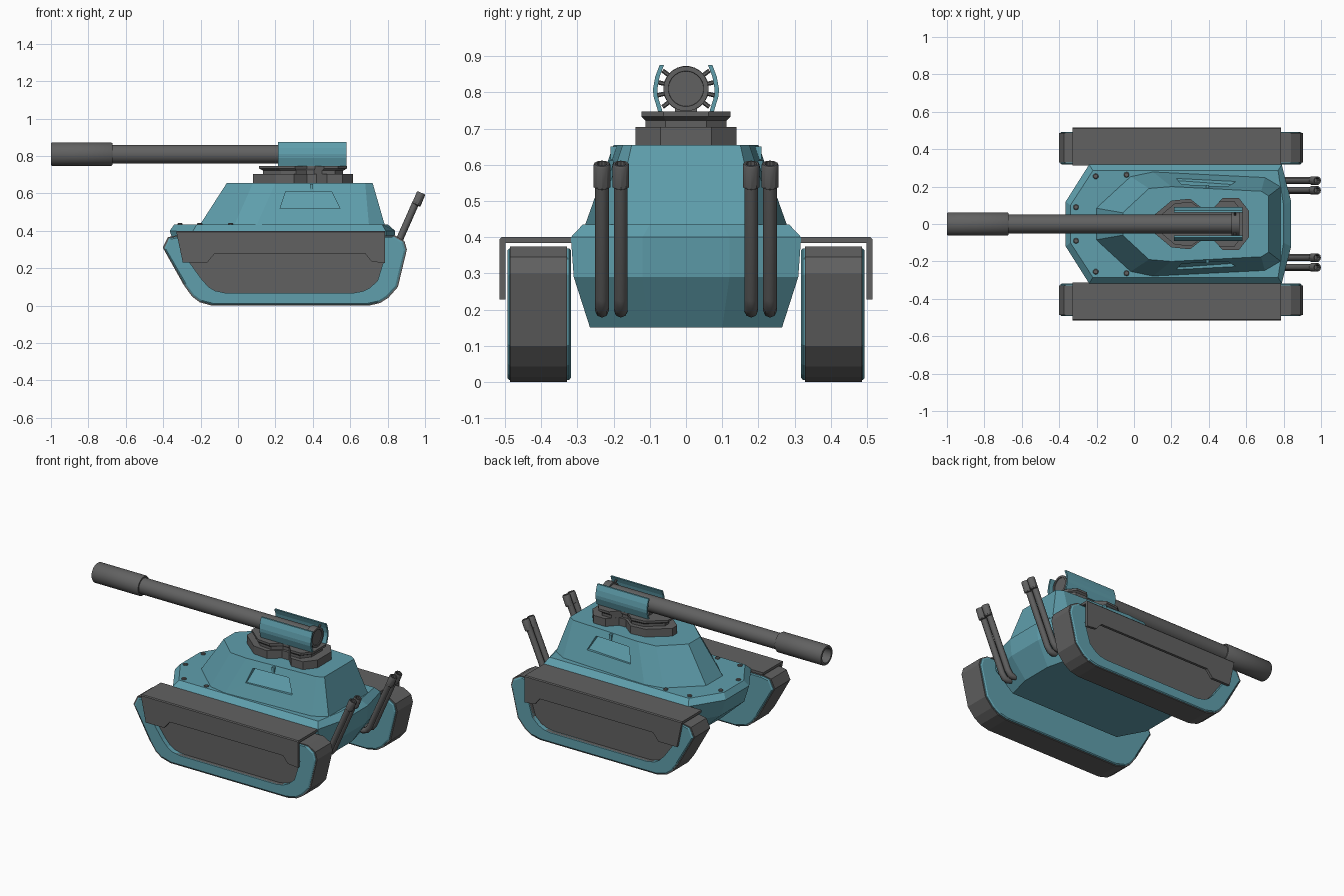
import bpy, bmesh, math
from mathutils import Vector

if "Cube" in bpy.data.objects:
    bpy.data.objects.remove(bpy.data.objects["Cube"])

teal = bpy.data.materials.new("teal_paint")
teal.diffuse_color = (0.115, 0.345, 0.415, 1)
teal.use_nodes = True
teal.node_tree.nodes["Principled BSDF"].inputs["Base Color"].default_value = teal.diffuse_color
dark = bpy.data.materials.new("dark_metal")
dark.diffuse_color = (0.12, 0.12, 0.12, 1)
dark.use_nodes = True
dark.node_tree.nodes["Principled BSDF"].inputs["Base Color"].default_value = dark.diffuse_color


def loft(name, rings, mat=dark, smooth=False):
    """Skin a list of equal-length point rings and cap both ends."""
    bm = bmesh.new()
    vs = [[bm.verts.new(p) for p in r] for r in rings]
    n = len(rings[0])
    for a, b in zip(vs, vs[1:]):
        for i in range(n):
            bm.faces.new((a[i], a[(i + 1) % n], b[(i + 1) % n], b[i]))
    bm.faces.new(vs[0][::-1])
    bm.faces.new(vs[-1])
    bmesh.ops.recalc_face_normals(bm, faces=bm.faces)
    me = bpy.data.meshes.new(name)
    bm.to_mesh(me)
    bm.free()
    if smooth:
        for p in me.polygons:
            p.use_smooth = True
        me.set_sharp_from_angle(angle=math.radians(35))
    me.materials.append(mat)
    ob = bpy.data.objects.new(name, me)
    bpy.context.collection.objects.link(ob)
    return ob


def lathe(name, profile, origin, axis, sides=12, mat=dark, smooth=True):
    """Revolve (distance, radius) pairs around an axis."""
    q = Vector(axis).to_track_quat('Z', 'Y')
    o = Vector(origin)
    ang = [2 * math.pi * (i + 0.5) / sides for i in range(sides)]
    return loft(name, [[o + q @ Vector((r * math.cos(a), r * math.sin(a), t)) for a in ang]
                       for t, r in profile], mat, smooth)


def plan(half, z):
    """Mirror a half outline across y = 0 at height z."""
    return [(x, y, z) for x, y in half] + [(x, -y, z) for x, y in reversed(half)]


def side(pts, y):
    return [(x, y, z) for x, z in pts]


def box(name, x, y, z, mat=dark):
    sq = [(x[0], y[0]), (x[1], y[0]), (x[1], y[1]), (x[0], y[1])]
    return loft(name, [[(a, b, c) for a, b in sq] for c in z], mat)


def scaled(pts, sx, sz):
    return [(0.25 + (x - 0.25) * sx, 0.19 + (z - 0.19) * sz) for x, z in pts]


# Lower hull with chamfered deck edge
loft("hull", [
    plan([(-.18, .10), (-.09, .265), (.70, .265), (.74, .10)], .15),
    plan([(-.33, .12), (-.22, .31), (.79, .31), (.83, .12)], .29),
    plan([(-.365, .12), (-.24, .318), (.79, .318), (.84, .12)], .40),
    plan([(-.34, .10), (-.22, .285), (.77, .285), (.80, .10)], .435)], teal)

# Sloped upper body
body = loft("upper_body", [
    plan([(-.205, .085), (-.02, .255), (.10, .28), (.70, .25), (.785, .20)], .43),
    plan([(-.06, .06), (.08, .19), (.20, .20), (.68, .175), (.72, .15)], .655)], teal)


def wall_y(x, z):
    t = (z - .43) / .225
    return (.28 - .05 * (x - .1) / .6) * (1 - t) + (.20 - .025 * (x - .2) / .48) * t


# Recessed side hatches, slanted floor
hatch = [(.225, .52, .009), (.545, .52, .009), (.50, .61, .036), (.255, .61, .036)]
for s in (1, -1):
    cutter = loft("hatch_cutter", [
        [(x, s * (wall_y(x, z) - d), z) for x, z, d in hatch],
        [(x, s * (wall_y(x, z) + .03), z) for x, z, d in hatch]], teal)
    cutter.hide_render = True
    cutter.display_type = 'WIRE'
    m = body.modifiers.new("hatch", 'BOOLEAN')
    m.operation, m.solver, m.object = 'DIFFERENCE', 'EXACT', cutter
    box("hatch_latch", (.385, .402), sorted((s * .165, s * .208)), (.615, .65), teal)

# Deck bolts
for x, y in ((-.205, .255), (-.04, .263), (-.31, .09)):
    for s in (1, -1):
        lathe("deck_bolt", [(0, .015), (.008, .015), (.012, .011)], (x, s * y, .43), (0, 0, 1), 10)

# Stepped turret base, waisted outline
waist = [(.08, .025), (.20, .125), (.30, .135), (.37, .08), (.42, .08),
         (.475, .14), (.56, .14), (.615, .07)]


def ring(k, z):
    return plan([(.35 + (x - .35) * k, y * k) for x, y in waist], z)


loft("turret_base", [ring(1, .645), ring(1, .705)])
loft("turret_neck", [ring(.8, .70), ring(.8, .722), ring(.88, .733), ring(.88, .747)])
box("barrel_cradle", (.24, .55), (-.03, .03), (.74, .775))

# Gun barrel, hollow muzzle, breech ring
axis_z = .81
lathe("barrel", [(0, .05), (1.28, .05)], (-.72, 0, axis_z), (1, 0, 0), 24)
lathe("muzzle", [(.25, .044), (0, .046), (0, .059), (.006, .063), (.322, .063), (.33, .058), (.33, .045)],
      (-1, 0, axis_z), (1, 0, 0), 24)
lathe("breech_ring", [(0, .048), (0, .062), (.045, .062), (.045, .049), (.03, .047)],
      (.52, 0, axis_z), (1, 0, 0), 24)

# Curved barrel guards held by short spokes
guard = [(.073, .875), (.085, .843), (.091, .81), (.09, .79), (.077, .747)]
for s in (1, -1):
    outline = guard + [(y - .012, z) for y, z in reversed(guard)]
    loft("barrel_guard", [[(x, s * y, z) for y, z in outline] for x in (.215, .58)], teal)
    for a in (-38, -13, 13, 38):
        d = (0, s * math.cos(math.radians(a)), math.sin(math.radians(a)))
        lathe("guard_spoke", [(.045, .006), (.082, .006)], (.54, 0, axis_z), d, 6)

# Track units with deep side wells
track = [(-.33, .375), (-.375, .366), (-.402, .31), (-.29, .11), (-.245, .048), (-.205, .018),
         (-.14, .0), (.70, .0), (.76, .014), (.805, .043), (.855, .10), (.903, .30),
         (.89, .345), (.84, .375)]
rim = scaled(track, .988, .97)
rim_in = scaled(track, .975, .94)
well = scaled(track, .82, .64)
skirt = [(-.33, .40), (.787, .40), (.787, .228), (.715, .235), (.68, .278),
         (-.125, .278), (-.165, .23), (-.295, .23)]
for s in (1, -1):
    band = [side(track, s * .328), side(track, s * .486)]
    loft("track_band", band + [side(well, s * .486), side(well, s * .455)])
    loft("track_frame", [side(rim_in, s * .318), side(rim, s * .323), side(rim, s * .488),
                         side(rim_in, s * .493), side(well, s * .493), side(well, s * .453)], teal)
    loft("track_side_panel", [side(well, s * .45), side(well, s * .462)])
    # Fender top and cut-out skirt
    box("fender", (-.33, .787), sorted((s * .312, s * .506)), (.384, .40))
    low = [(x, min(z, .394)) for x, z in skirt]
    loft("side_skirt", [side(skirt, s * .498), side(skirt, s * .510), side(low, s * .515)])

# Twin exhaust pipes on each side
lean = Vector((.39, 0, .92)).normalized()
for s in (1, -1):
    for y in (.18, .232):
        cu = bpy.data.curves.new("exhaust_pipe", 'CURVE')
        cu.dimensions = '3D'
        cu.bevel_depth, cu.bevel_resolution, cu.use_fill_caps = .019, 2, True
        cu.materials.append(dark)
        sp = cu.splines.new('POLY')
        path = [(.70, .22), (.765, .197), (.79, .205), (.81, .232), (.953, .555)]
        sp.points.add(len(path) - 1)
        for p, (x, z) in zip(sp.points, path):
            p.co = (x, s * y, z, 1)
        bpy.context.collection.objects.link(bpy.data.objects.new("exhaust_pipe", cu))
        lathe("exhaust_tip", [(0, .016), (.004, .024), (.066, .024), (.072, .021), (.072, .015), (.04, .013)],
              (.952, s * y, .537), lean, 10)
